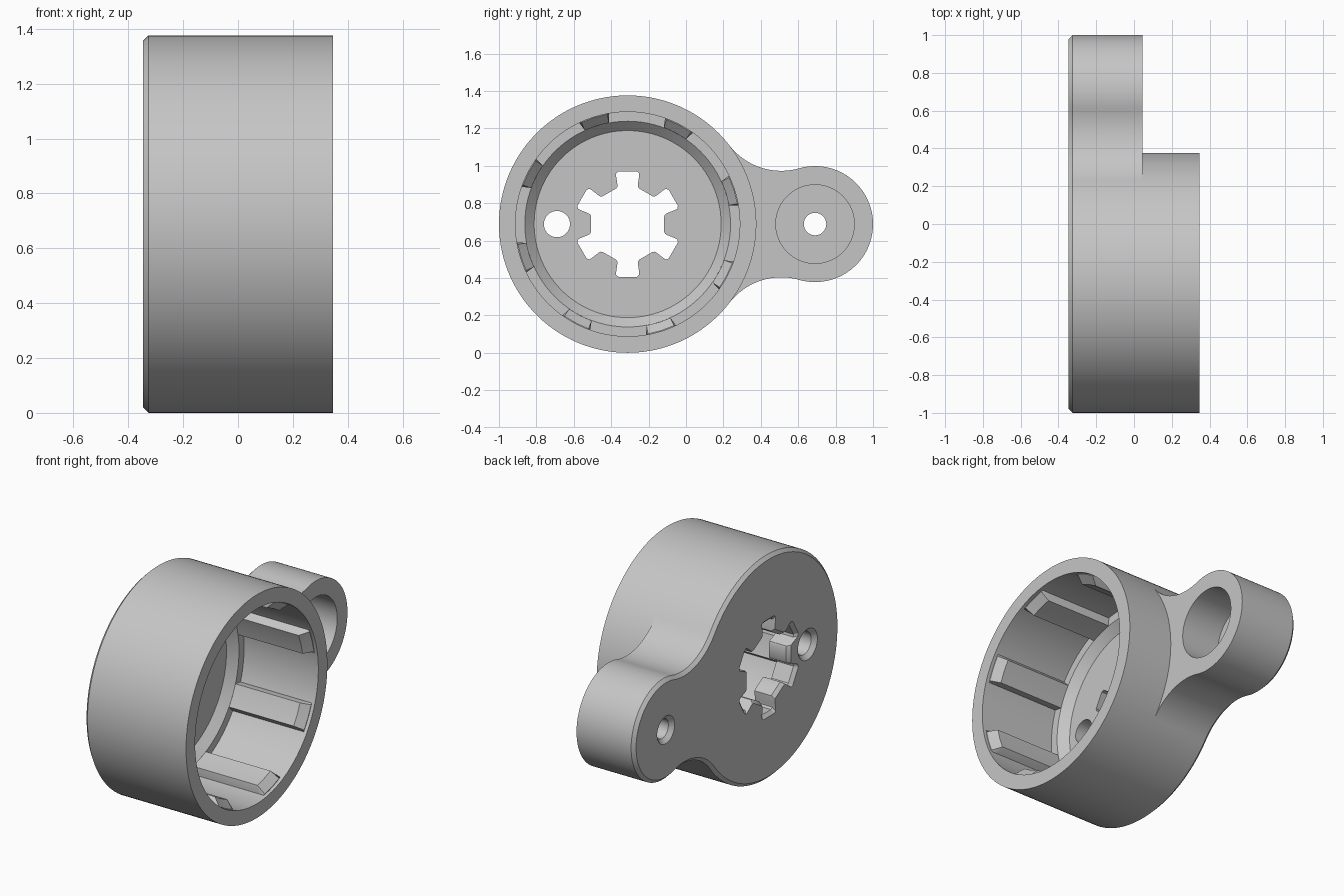
import bpy, bmesh
from math import pi, cos, sin, radians, acos, atan2, sqrt

cube = bpy.data.objects.get("Cube")
if cube:
    bpy.data.objects.remove(cube, do_unlink=True)

# One plain grey material
grey = bpy.data.materials.new("plain grey")
grey.use_nodes = True
colour = (0.56, 0.56, 0.56, 1)
grey.diffuse_color = colour
grey.node_tree.nodes["Principled BSDF"].inputs["Base Color"].default_value = colour

BACK, FRONT, ARM_TOP, FLOOR, STEP = -0.346, 0.346, 0.046, -0.21, -0.16
DRUM_R, BOSS_R, FILLET = 0.688, 0.31, 0.35
DRUM_Y, BOSS_Y, MID_Z = -0.312, 0.69, 0.688


def arc(cy, cz, r, a0, a1, n):
    """Points on an arc in the y-z plane, both ends included."""
    return [(cy + r * cos(a0 + (a1 - a0) * i / n), cz + r * sin(a0 + (a1 - a0) * i / n))
            for i in range(n + 1)]


def circle(cy, r, n=96):
    return arc(cy, MID_Z, r, 0, 2 * pi, n)[:-1]


def ring(bm, x, pts):
    return [bm.verts.new((x, y, z)) for y, z in pts]


def bridge(bm, a, b, closed=True):
    for i in range(len(a) if closed else len(a) - 1):
        j = (i + 1) % len(a)
        bm.faces.new((a[i], a[j], b[j], b[i]))


def loft(bm, sections):
    """Closed solid through matching sections placed along x."""
    rings = [ring(bm, x, pts) for x, pts in sections]
    for a, b in zip(rings, rings[1:]):
        bridge(bm, a, b)
    bm.faces.new(rings[0])
    bm.faces.new(rings[-1])


def finish(name, bm):
    bmesh.ops.recalc_face_normals(bm, faces=bm.faces)
    mesh = bpy.data.meshes.new(name)
    bm.to_mesh(mesh)
    bm.free()
    mesh.materials.append(grey)
    obj = bpy.data.objects.new(name, mesh)
    bpy.context.collection.objects.link(obj)
    return obj


def activate(obj):
    bpy.ops.object.select_all(action='DESELECT')
    obj.select_set(True)
    bpy.context.view_layer.objects.active = obj


def cut(target, name, sections):
    bm = bmesh.new()
    loft(bm, sections)
    cutter = finish(name, bm)
    cutter.hide_render = True
    mod = target.modifiers.new(name, 'BOOLEAN')
    mod.operation, mod.solver, mod.object = 'DIFFERENCE', 'EXACT', cutter
    activate(target)
    bpy.ops.object.modifier_apply(modifier=mod.name)
    bpy.data.objects.remove(cutter, do_unlink=True)


# Fillet centre, tangent to both drum and boss
dist = BOSS_Y - DRUM_Y
ra, rb = DRUM_R + FILLET, BOSS_R + FILLET
fy = (ra * ra - rb * rb + dist * dist) / (2 * dist)
fz = sqrt(ra * ra - fy * fy)
ang_drum = atan2(fz, fy)
ang_boss = atan2(fz, fy - dist)
DRUM_SEG = 120


def outline(inset):
    """Drum, fillets and boss as one closed profile, starting with the drum arc."""
    f = FILLET + inset
    drum = arc(DRUM_Y, MID_Z, DRUM_R - inset, ang_drum, 2 * pi - ang_drum, DRUM_SEG)
    low = arc(DRUM_Y + fy, MID_Z - fz, f, pi - ang_drum, pi - ang_boss, 20)
    boss = arc(BOSS_Y, MID_Z, BOSS_R - inset, -ang_boss, ang_boss, 60)
    high = arc(DRUM_Y + fy, MID_Z + fz, f, ang_boss - pi, ang_drum - pi, 20)
    return drum + low[1:] + boss[1:] + high[1:-1]


# Housing: chamfered plate with arm, and the taller drum rising from it
bm = bmesh.new()
back = ring(bm, BACK, outline(0.02))
edge = ring(bm, BACK + 0.02, outline(0))
top = ring(bm, ARM_TOP, outline(0))
bridge(bm, back, edge)
bridge(bm, edge, top)
bm.faces.new(back)
hidden = arc(DRUM_Y, MID_Z, DRUM_R, -ang_drum, ang_drum, 36)[1:-1]
joint = ring(bm, ARM_TOP, hidden)
bm.faces.new(top[DRUM_SEG:] + [top[0]] + joint[::-1])
base = top[:DRUM_SEG + 1] + joint
rim = ring(bm, FRONT, [(v.co.y, v.co.z) for v in base])
bridge(bm, base, rim)
bm.faces.new(rim)
housing = finish("housing", bm)

# Drum cavity with a step and a sloping seat
cut(housing, "cavity", [(0.5, circle(DRUM_Y, 0.6)), (STEP, circle(DRUM_Y, 0.6)),
                        (STEP, circle(DRUM_Y, 0.55)), (FLOOR, circle(DRUM_Y, 0.5))])

# Boss pocket
cut(housing, "boss_pocket", [(0.2, circle(BOSS_Y, 0.21)), (FLOOR, circle(BOSS_Y, 0.21))])

# Round through holes, countersunk at the back
for name, y, r in (("boss_hole", BOSS_Y, 0.06), ("floor_hole", -0.69, 0.07)):
    cut(housing, name, [(BACK - 0.01, circle(y, r + 0.035, 48)),
                        (BACK + 0.025, circle(y, r, 48)), (-0.1, circle(y, r, 48))])


def spline(grow):
    """Six-slot opening with softened corners."""
    half = [(0.2, 18), (0.207, 15.5), (0.22, 14.5), (0.262, 13.5), (0.278, 12.8), (0.286, 10)]
    pts = []
    for k in range(6):
        mid = 30 + 60 * k
        side = [(r, mid - a) for r, a in half] + [(r, mid + a) for r, a in half[::-1]]
        pts += [(DRUM_Y + (r + grow) * cos(radians(a)), MID_Z + (r + grow) * sin(radians(a)))
                for r, a in side]
    return pts


cut(housing, "spline_opening", [(BACK - 0.01, spline(0.03)), (BACK + 0.02, spline(0)),
                                (-0.1, spline(0))])
activate(housing)
bpy.ops.object.shade_smooth_by_angle(angle=radians(25))


# Eight grip ribs along the cavity wall, sloped at the open end
def rib_section(mid, inner):
    pts = []
    for r, a in ((0.62, -8), (0.598, -8), (inner, -7), (inner, 0),
                 (inner, 7), (0.598, 8), (0.62, 8)):
        t = radians(mid + a)
        pts.append((DRUM_Y + r * cos(t), MID_Z + r * sin(t)))
    return pts


bm = bmesh.new()
for k in range(8):
    mid = 17.5 + 45 * k
    loft(bm, [(STEP - 0.01, rib_section(mid, 0.551)), (0.28, rib_section(mid, 0.551)),
              (0.325, rib_section(mid, 0.597))])
ribs = finish("grip_ribs", bm)
activate(ribs)
bpy.ops.object.shade_smooth_by_angle(angle=radians(25))
